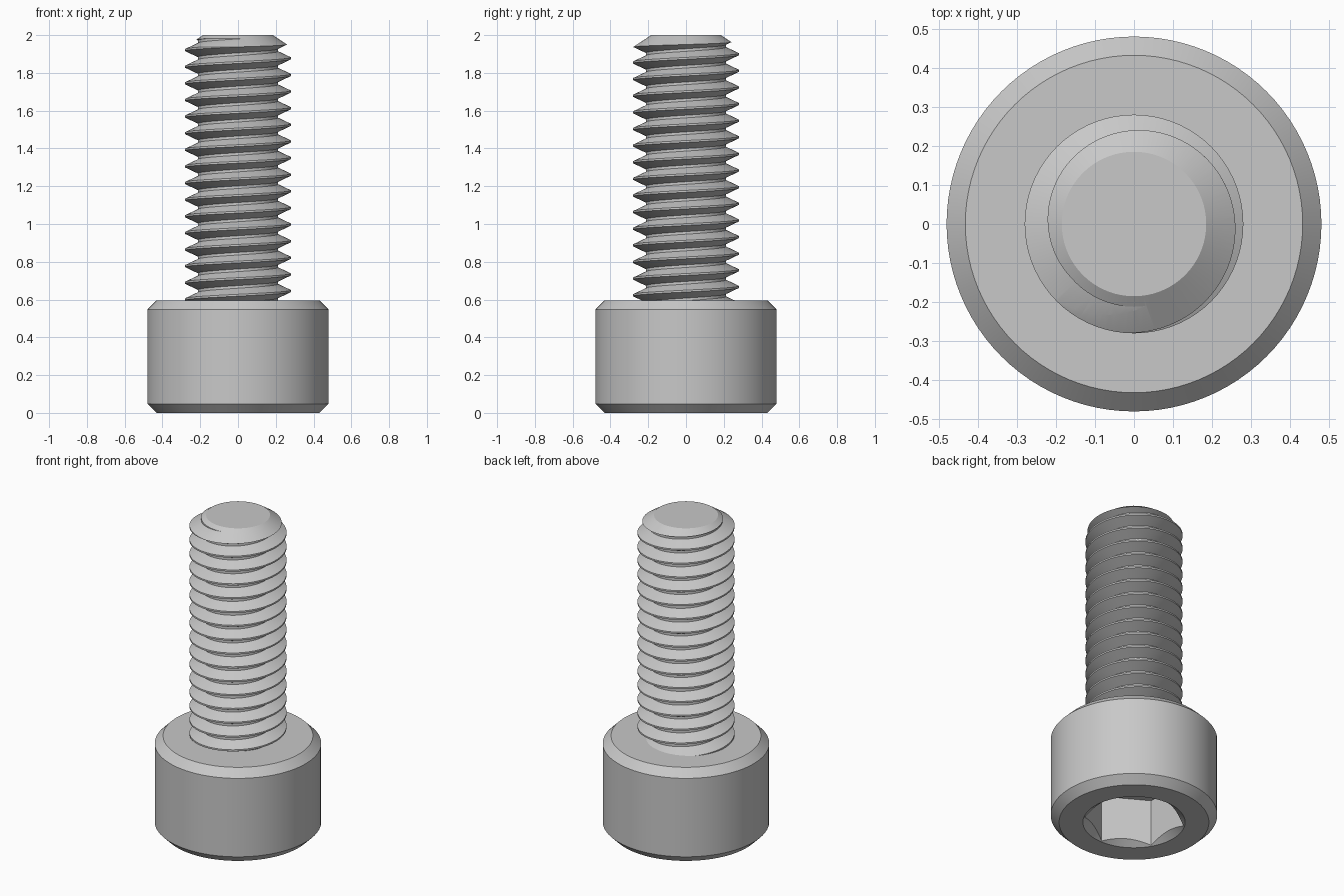
import bpy, bmesh, math

if "Cube" in bpy.data.objects:
    bpy.data.objects.remove(bpy.data.objects["Cube"])

steel = bpy.data.materials.new("grey steel")
steel.use_nodes = True
GREY = (0.58, 0.58, 0.58, 1)
steel.diffuse_color = GREY
steel.node_tree.nodes["Principled BSDF"].inputs["Base Color"].default_value = GREY


def finish(bm, name):
    bmesh.ops.recalc_face_normals(bm, faces=bm.faces[:])
    mesh = bpy.data.meshes.new(name)
    bm.to_mesh(mesh)
    bm.free()
    mesh.materials.append(steel)
    ob = bpy.data.objects.new(name, mesh)
    bpy.context.collection.objects.link(ob)
    return ob


def lathe(name, profile, sides, start=0.0):
    """Solid of revolution from (radius, height) pairs, capped at both ends."""
    bm = bmesh.new()
    rings = []
    for r, z in profile:
        angles = [start + math.tau * i / sides for i in range(sides)]
        rings.append([bm.verts.new((r * math.cos(a), r * math.sin(a), z)) for a in angles])
    for low, high in zip(rings, rings[1:]):
        for i in range(sides):
            j = (i + 1) % sides
            bm.faces.new((low[i], low[j], high[j], high[i]))
    bm.faces.new(rings[0][::-1])
    bm.faces.new(rings[-1])
    return finish(bm, name)


def combine(ob, tool, operation):
    """Apply a boolean and remove the helper."""
    mod = ob.modifiers.new("cut", "BOOLEAN")
    mod.operation, mod.solver, mod.object = operation, "EXACT", tool
    graph = bpy.context.evaluated_depsgraph_get()
    mesh = bpy.data.meshes.new_from_object(ob.evaluated_get(graph))
    ob.modifiers.clear()
    ob.data = mesh
    bpy.data.objects.remove(tool)


def thread(name, pitch, base, turns, steps, section, bottom, top):
    """Right-handed helical skin, trimmed flat and capped."""
    bm = bmesh.new()
    count = steps * turns
    rows = []
    for s in range(count + 1):
        a = math.tau * (s % steps) / steps
        rows.append([bm.verts.new((r * math.cos(a), r * math.sin(a),
                                   base + u + pitch * s / steps)) for r, u in section])
    for s in range(count):
        for p in range(len(section) - 1):
            bm.faces.new((rows[s][p], rows[s + 1][p], rows[s + 1][p + 1], rows[s][p + 1]))
        # root strip joins this turn to the next one
        if s + 1 + steps <= count:
            bm.faces.new((rows[s][-1], rows[s + 1][-1],
                          rows[s + 1 + steps][0], rows[s + steps][0]))
    for z, up in ((bottom, -1), (top, 1)):
        bmesh.ops.bisect_plane(bm, geom=bm.verts[:] + bm.edges[:] + bm.faces[:],
                               plane_co=(0, 0, z), plane_no=(0, 0, up), clear_outer=True)
    rim = [e for e in bm.edges if e.is_boundary]
    bmesh.ops.holes_fill(bm, edges=rim, sides=0)
    return finish(bm, name)


# Cylindrical head with chamfered rims
R, H, C = 0.48, 0.595, 0.048
head = lathe("socket_head", [(R - C, 0), (R, C), (R, H - C), (R - C, H)], 96)

# Hexagonal key socket with a conical lead-in
combine(head, lathe("hex_cutter", [(0.29, -0.1), (0.29, 0.3)], 6, math.pi / 6), "DIFFERENCE")
combine(head, lathe("lead_in_cutter", [(0.308, -0.01), (0.2, 0.072)], 96), "DIFFERENCE")

# Threaded shank with a chamfered tip
crest, root = 0.28, 0.212
shank = thread("threaded_shank", 0.088, 0.381, 21, 72,
               [(root, -0.037), (crest, -0.005), (crest, 0.005), (root, 0.037)], 0.5, 2.04)
combine(shank, lathe("tip_envelope", [(0.35, 0.52), (0.35, 1.89), (0.185, 2)], 96), "INTERSECT")

# Smooth curved surfaces, keep machined edges sharp
bpy.ops.object.select_all(action="DESELECT")
for ob in (head, shank):
    ob.select_set(True)
bpy.context.view_layer.objects.active = head
bpy.ops.object.shade_smooth_by_angle(angle=math.radians(25))
